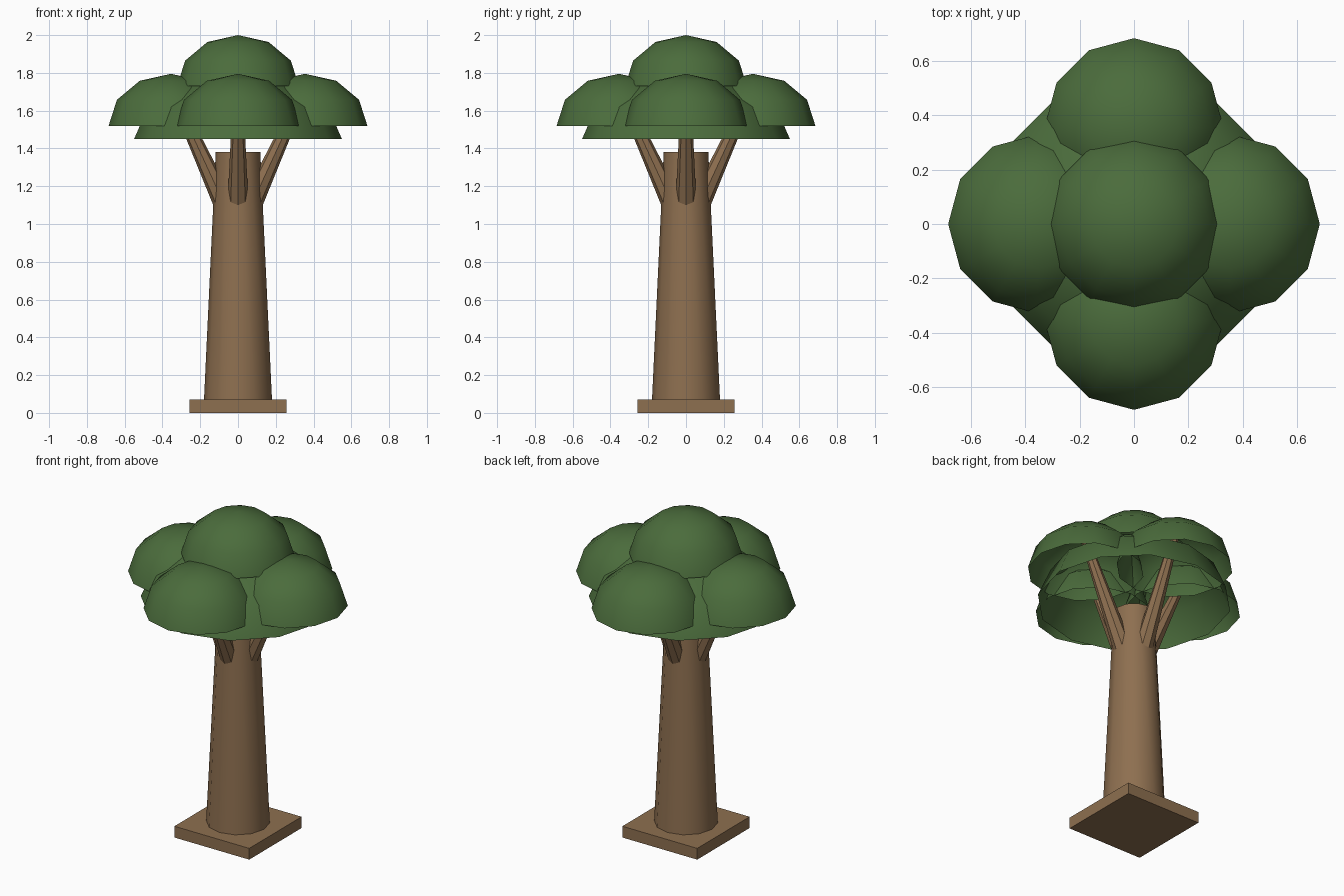
import bpy, bmesh, math
from mathutils import Vector

if "Cube" in bpy.data.objects:
    bpy.data.objects.remove(bpy.data.objects["Cube"])


def material(name, rgb):
    m = bpy.data.materials.new(name)
    m.diffuse_color = (*rgb, 1)
    m.use_nodes = True
    m.node_tree.nodes["Principled BSDF"].inputs["Base Color"].default_value = m.diffuse_color
    return m


BARK = material("bark", (0.27, 0.16, 0.08))
LEAF = material("leaf", (0.07, 0.15, 0.045))


def finish(name, bm, mat):
    me = bpy.data.meshes.new(name)
    bm.to_mesh(me)
    bm.free()
    ob = bpy.data.objects.new(name, me)
    bpy.context.collection.objects.link(ob)
    me.materials.append(mat)
    bpy.ops.object.select_all(action='DESELECT')
    ob.select_set(True)
    bpy.context.view_layer.objects.active = ob
    bpy.ops.object.shade_smooth_by_angle(angle=math.radians(42))
    return ob


def limb(name, start, end, r1, r2, sides):
    """Tapered cylinder between two points."""
    a, b = Vector(start), Vector(end)
    bm = bmesh.new()
    bmesh.ops.create_cone(bm, cap_ends=True, segments=sides,
                          radius1=r1, radius2=r2, depth=(b - a).length)
    ob = finish(name, bm, BARK)
    ob.location = (a + b) / 2
    ob.rotation_euler = (b - a).to_track_quat('Z', 'Y').to_euler()
    return ob


def dome(name, x, y, z, radius, height):
    """Open half-ellipsoid with its rim at height z."""
    bm = bmesh.new()
    bmesh.ops.create_uvsphere(bm, u_segments=12, v_segments=6, radius=1)
    low = [v for v in bm.verts if v.co.z < -0.01]
    bmesh.ops.delete(bm, geom=low, context='VERTS')
    bmesh.ops.scale(bm, vec=(radius, radius, height), verts=bm.verts)
    ob = finish(name, bm, LEAF)
    ob.location = (x, y, z)
    return ob


# Square plinth
bm = bmesh.new()
bmesh.ops.create_cube(bm, size=1)
bmesh.ops.scale(bm, vec=(0.515, 0.515, 0.07), verts=bm.verts)
finish("base", bm, BARK).location.z = 0.035

# Trunk
bm = bmesh.new()
bmesh.ops.create_cone(bm, cap_ends=True, segments=12,
                      radius1=0.18, radius2=0.118, depth=1.31)
finish("trunk", bm, BARK).location.z = 0.07 + 1.31 / 2

# Four branches, each carrying a side dome
for side, dx, dy in (("right", 1, 0), ("back", 0, 1), ("left", -1, 0), ("front", 0, -1)):
    limb("branch_" + side, (0.08 * dx, 0.08 * dy, 1.12),
         (0.385 * dx, 0.385 * dy, 1.782), 0.055, 0.022, 8)
    dome("canopy_" + side, 0.355 * dx, 0.355 * dy, 1.52, 0.33, 0.275)

# Wide lower canopy and crown
dome("canopy_centre", 0, 0, 1.45, 0.55, 0.34)
dome("canopy_top", 0, 0, 1.73, 0.323, 0.27)
